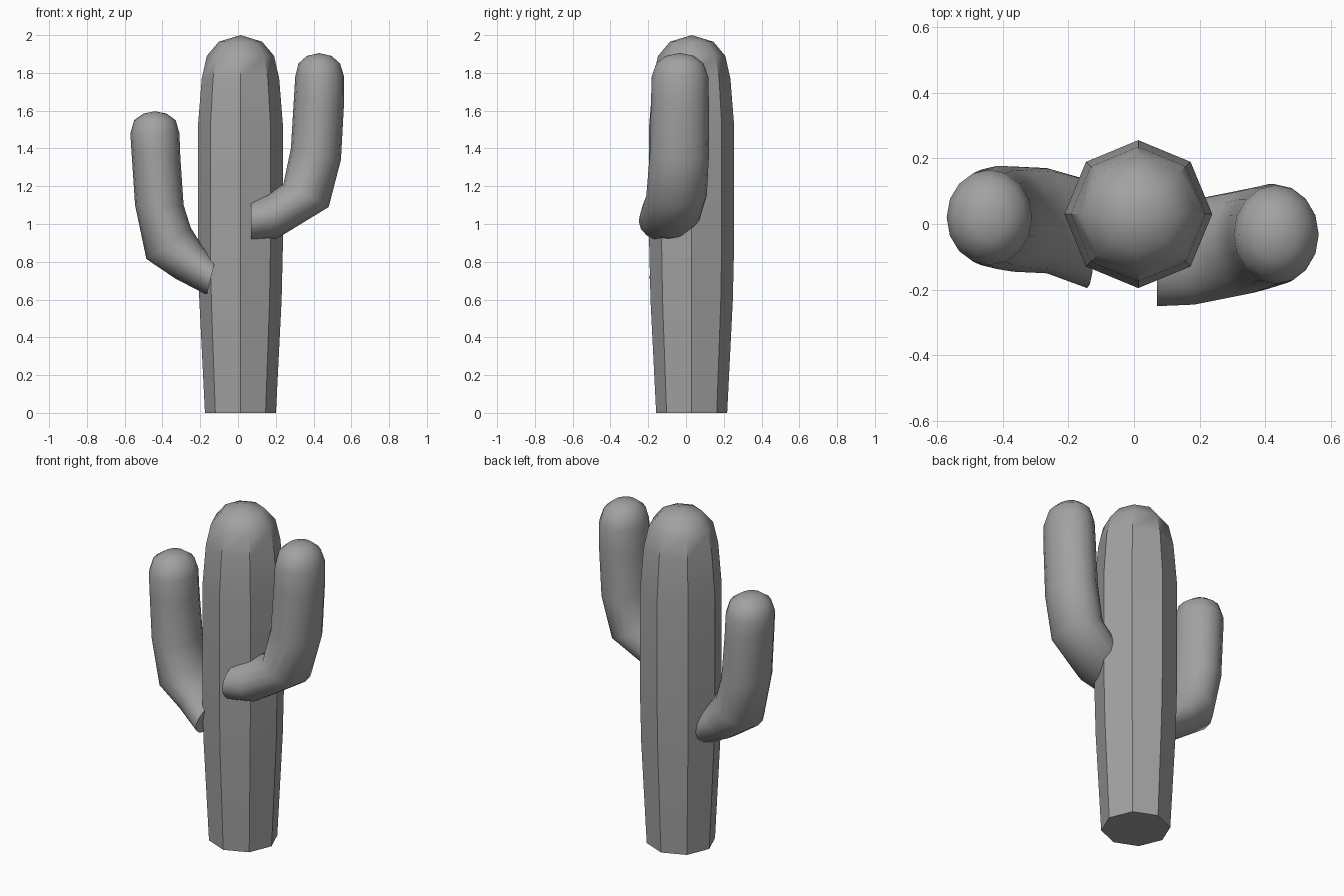
import bpy
import bmesh
from math import cos, sin, pi, radians
from mathutils import Vector

cube = bpy.data.objects.get("Cube")
if cube:
    bpy.data.objects.remove(cube)

# Single flat skin colour
skin = bpy.data.materials.new("cactus_grey")
skin.use_nodes = True
skin.diffuse_color = (0.36, 0.36, 0.36, 1)
skin.node_tree.nodes["Principled BSDF"].inputs["Base Color"].default_value = (0.36, 0.36, 0.36, 1)


def loft(name, rings, tip, sides, angle):
    """Skin elliptical rings (centre, half axis u, half axis v) up to a tip."""
    bm = bmesh.new()
    loops = []
    for c, u, v in rings:
        turns = [2 * pi * i / sides for i in range(sides)]
        loops.append([bm.verts.new(c + u * cos(t) + v * sin(t)) for t in turns])
    top = bm.verts.new(tip)
    bm.faces.new(loops[0])
    for i in range(sides):
        j = (i + 1) % sides
        for a, b in zip(loops, loops[1:]):
            bm.faces.new((a[i], a[j], b[j], b[i]))
        bm.faces.new((loops[-1][i], loops[-1][j], top))
    bmesh.ops.recalc_face_normals(bm, faces=bm.faces[:])
    mesh = bpy.data.meshes.new(name)
    bm.to_mesh(mesh)
    bm.free()
    mesh.materials.append(skin)
    obj = bpy.data.objects.new(name, mesh)
    bpy.context.collection.objects.link(obj)
    bpy.ops.object.select_all(action="DESELECT")
    obj.select_set(True)
    bpy.context.view_layer.objects.active = obj
    bpy.ops.object.shade_smooth_by_angle(angle=radians(angle))
    return obj


def arm(name, stations, tip):
    """Each station: outer x, z, inner x, z, then y centre and y half width."""
    rings = []
    for ox, oz, ix, iz, y, half in stations:
        outer, inner = Vector((ox, y, oz)), Vector((ix, y, iz))
        rings.append(((outer + inner) / 2, (outer - inner) / 2, Vector((0, half, 0))))
    return loft(name, rings, tip, 16, 50)


# Eight-sided trunk with a domed top: radius, height
profile = [(.188, 0), (.218, .6), (.225, .9), (.225, 1.52),
           (.205, 1.77), (.178, 1.89), (.115, 1.965)]
loft("trunk", [(Vector((.013, .03, z)), Vector((r, 0, 0)), Vector((0, r, 0)))
               for r, z in profile], (.013, .03, 2), 8, 44)

# Higher arm on the left
arm("left_arm", [
    (.07, .91, .07, 1.12, -.11, .14),
    (.21, .925, .16, 1.16, -.085, .16),
    (.48, 1.09, .24, 1.21, -.05, .16),
    (.545, 1.34, .28, 1.40, -.035, .157),
    (.562, 1.65, .295, 1.65, -.032, .153),
    (.562, 1.78, .303, 1.78, -.032, .15),
    (.54, 1.85, .32, 1.85, -.032, .125),
    (.495, 1.89, .365, 1.89, -.032, .075),
], (.43, -.032, 1.905))

# Lower arm on the right
arm("right_arm", [
    (-.165, .625, -.12, .81, -.03, .165),
    (-.33, .71, -.20, .90, .01, .16),
    (-.485, .815, -.25, .98, .015, .16),
    (-.545, 1.10, -.288, 1.10, .02, .157),
    (-.565, 1.40, -.305, 1.35, .02, .148),
    (-.57, 1.48, -.31, 1.48, .02, .145),
    (-.55, 1.55, -.33, 1.55, .02, .12),
    (-.50, 1.585, -.38, 1.585, .02, .07),
], (-.44, .02, 1.597))
